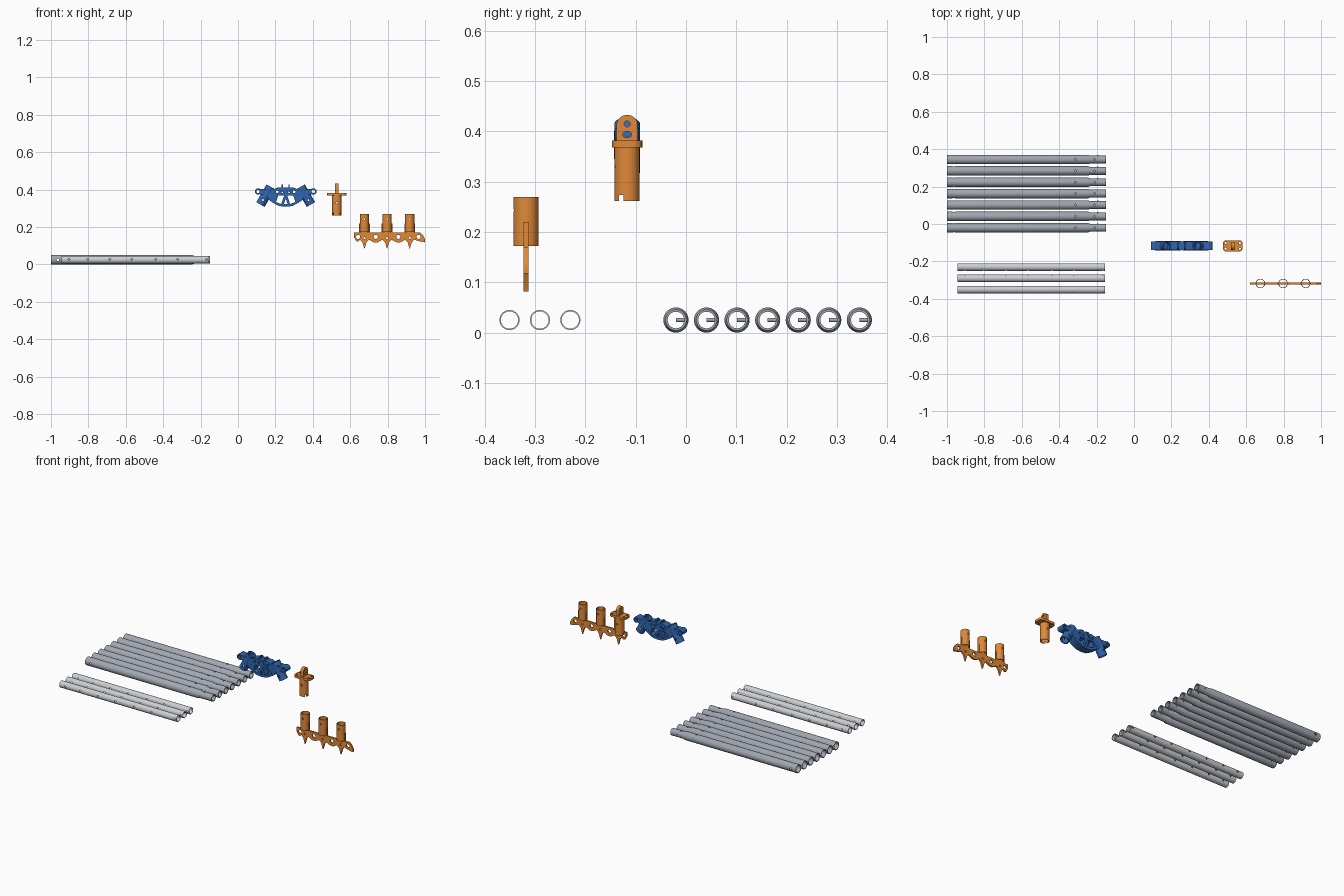
import bpy, bmesh
from math import sin, cos, pi, radians
from mathutils import Vector, Matrix

if "Cube" in bpy.data.objects:
    bpy.data.objects.remove(bpy.data.objects["Cube"])


def material(name, rgb):
    m = bpy.data.materials.new(name)
    m.diffuse_color = (*rgb, 1)
    m.use_nodes = True
    m.node_tree.nodes["Principled BSDF"].inputs["Base Color"].default_value = m.diffuse_color
    return m


ORANGE = material("orange", (0.75, 0.25, 0.04))
BLUE = material("blue", (0.03, 0.13, 0.42))
DARK = material("dark_grey", (0.36, 0.39, 0.44))
LIGHT = material("light_grey", (0.6, 0.62, 0.65))


def finish(ob, mat=None):
    bpy.ops.object.select_all(action='DESELECT')
    ob.select_set(True)
    bpy.context.view_layer.objects.active = ob
    if mat:
        ob.data.materials.clear()
        ob.data.materials.append(mat)
    bpy.ops.object.shade_smooth_by_angle(angle=radians(35))
    return ob


def lathe(name, profile, origin, direction, mat, n=32):
    """Closed (height, radius) ring profile spun around an axis."""
    bm = bmesh.new()
    rings = [[bm.verts.new((r * cos(2 * pi * i / n), r * sin(2 * pi * i / n), h))
              for i in range(n)] for h, r in profile]
    for a, b in zip(rings, rings[1:] + rings[:1]):
        for i in range(n):
            j = (i + 1) % n
            bm.faces.new((a[i], a[j], b[j], b[i]))
    bmesh.ops.recalc_face_normals(bm, faces=bm.faces)
    bm.transform(Matrix.Translation(origin) @
                 Vector(direction).to_track_quat('Z', 'Y').to_matrix().to_4x4())
    me = bpy.data.meshes.new(name)
    bm.to_mesh(me)
    bm.free()
    ob = bpy.data.objects.new(name, me)
    bpy.context.collection.objects.link(ob)
    return finish(ob, mat)


def tube(name, p0, p1, ro, ri, mat, n=32):
    d = Vector(p1) - Vector(p0)
    L = d.length
    return lathe(name, [(0, ro), (L, ro), (L, ri), (0, ri)], Vector(p0), d, mat, n)


def add_rod(bm, p0, p1, r, n=16):
    d = Vector(p1) - Vector(p0)
    m = Matrix.Translation((Vector(p0) + Vector(p1)) / 2) @ d.to_track_quat('Z', 'Y').to_matrix().to_4x4()
    bmesh.ops.create_cone(bm, cap_ends=True, segments=n, radius1=r, radius2=r, depth=d.length, matrix=m)


def rods(name, items, mat=None, boxes=()):
    bm = bmesh.new()
    for p0, p1, r in items:
        add_rod(bm, p0, p1, r)
    for c, s in boxes:
        bmesh.ops.create_cube(bm, size=1, matrix=Matrix.Translation(c) @ Matrix.Diagonal((*s, 1)))
    me = bpy.data.meshes.new(name)
    bm.to_mesh(me)
    bm.free()
    ob = bpy.data.objects.new(name, me)
    bpy.context.collection.objects.link(ob)
    return finish(ob, mat)


def cut(ob, items, boxes=()):
    cutter = rods("cutter", items, None, boxes)
    finish(ob)
    mod = ob.modifiers.new("holes", 'BOOLEAN')
    mod.operation, mod.solver, mod.object = 'DIFFERENCE', 'EXACT', cutter
    # the boolean must come before any shading modifier
    bpy.ops.object.modifier_move_to_index(modifier=mod.name, index=0)
    bpy.ops.object.modifier_apply(modifier=mod.name)
    bpy.data.objects.remove(cutter)
    return finish(ob)


AXES = {'Y': ((1, 0, 0), (0, 0, 1)), 'X': ((0, 1, 0), (0, 0, 1)), 'Z': ((1, 0, 0), (0, 1, 0))}


def plate(name, loops, centre, depth, axis, mat):
    """2D outline plus hole loops, extruded along an axis."""
    cu = bpy.data.curves.new(name, 'CURVE')
    cu.dimensions, cu.fill_mode, cu.extrude = '2D', 'BOTH', depth / 2
    for pts in loops:
        s = cu.splines.new('POLY')
        s.points.add(len(pts) - 1)
        for p, (a, b) in zip(s.points, pts):
            p.co = (a, b, 0, 1)
        s.use_cyclic_u = True
    u, v = map(Vector, AXES[axis])
    rot = Matrix((u, v, u.cross(v))).transposed().to_4x4()
    ob = bpy.data.objects.new(name, cu)
    ob.matrix_world = Matrix.Translation(centre) @ rot
    bpy.context.collection.objects.link(ob)
    bpy.ops.object.select_all(action='DESELECT')
    ob.select_set(True)
    bpy.context.view_layer.objects.active = ob
    bpy.ops.object.convert(target='MESH')
    return finish(bpy.context.object, mat)


def arc(cx, cy, r, a0=0, a1=360, n=20):
    k = n if a1 - a0 == 360 else n - 1
    return [(cx + r * cos(radians(a0 + (a1 - a0) * i / k)),
             cy + r * sin(radians(a0 + (a1 - a0) * i / k))) for i in range(n)]


def rounded(w, h, r, cx=0, cy=0):
    return [p for sx, sy, a in ((1, 1, 0), (-1, 1, 90), (-1, -1, 180), (1, -1, 270))
            for p in arc(cx + sx * (w / 2 - r), cy + sy * (h / 2 - r), r, a, a + 90, 6)]


def flip(pts):
    return [(-x, z) for x, z in reversed(pts)]


# Dark poles: stepped spigot on the right, counterbored socket on the left
pole = lathe("dark_pole_1", [(0, .025), (.755, .025), (.765, .021), (.85, .021), (.85, .0165),
                             (.1, .0165), (.1, .0215), (0, .0215)], Vector((-1, -.02, .025)), (1, 0, 0), DARK)
cut(pole, [((x, -.02, .025), (x, -.02, .06), .005) for x in (-.313, -.211)] +
    [((-.963, -.06, .025), (-.963, .02, .025), .007)])
pin = rods("lock_pin_1", [((-.195, -.02, .025), (-.195, .003, .025), .004)], DARK)
for i in range(1, 7):
    for src, nm in ((pole, "dark_pole_"), (pin, "lock_pin_")):
        c = bpy.data.objects.new(nm + str(i + 1), src.data)
        c.location.y = i * .0608
        bpy.context.collection.objects.link(c)

# Light thin-walled poles with rows of cross holes
light = tube("light_pole_1", (-.945, -.351, .025), (-.155, -.351, .025), .02, .0172, LIGHT)
cut(light, [((x, -.39, .027), (x, -.31, .027), .005)
            for x in (-.904, -.803, -.685, -.568, -.44, -.323, -.168)])
for i in (1, 2):
    c = bpy.data.objects.new("light_pole_%d" % (i + 1), light.data)
    c.location.y = i * .0605
    bpy.context.collection.objects.link(c)

# Spiked ground foot: flat plate with three tabs, spikes and sockets
SY = -.318
cs = (.676, .797, .918)
low, top = [(.62, .17), (.62, .148), (.632, .124), (.644, .122)], []
for c in cs:
    low += [(c - .024, .132), (c - .011, .118), (c, .082), (c + .011, .118), (c + .024, .132)]
    if c != cs[-1]:
        low += [(c + .05, .118), (c + .071, .118)]
    top += [(c - .029, .17), (c - .029, .22), (c + .029, .22), (c + .029, .17)]
low += [(.962, .126), (.985, .12), (1.0, .118), (1.0, .135), (.99, .155), (.975, .17)]
holes = [arc(x, .147, .011) for x in (.642, .7365, .8575, .966)]
holes += [arc(c, .142, .006, n=12) for c in cs]
plate("spike_plate", [low + top[::-1]] + holes, (0, SY, 0), .01, 'Y', ORANGE)
for i, c in enumerate(cs):
    t = tube("foot_socket_%d" % (i + 1), (c, SY, .172), (c, SY, .27), .025, .0215, ORANGE)
    cut(t, [((c, SY - .05, .243), (c, SY + .05, .243), .0045)])

# Pole-top fitting: notched tube, drilled flange, upright lug
FX, FY = .528, -.117
t = tube("fitting_tube", (FX, FY, .262), (FX, FY, .37), .025, .0205, ORANGE)
cut(t, [((FX, FY - .05, .33), (FX, FY + .05, .33), .0045)],
    [((FX, FY - .012, .264), (.1, .009, .02))])
plate("fitting_flange", [rounded(.106, .06, .018)] +
      [arc(x, y, .006, n=12) for x in (-.038, .038) for y in (-.015, .015)],
      (FX, FY, .375), .014, 'Z', ORANGE)
lug = [(.021, .38)] + arc(0, .412, .021, 0, 180, 20) + [(-.021, .38)]
plate("fitting_lug", [lug, arc(0, .415, .006), rounded(.017, .011, .005, 0, .394)],
      (FX, FY, 0), .02, 'X', ORANGE)

# Blue head bracket: truss body with end eyes, angled sockets and hinge ears
BX = .255
half = arc(.148, .39, .017, -120, 120, 16) + [(.125, .403), (.06, .403), (.045, .41)]
lower = [(.06, .325), (.085, .34), (.105, .37)]
outline = [(0, .308), (.035, .312)] + lower + half
outline += flip(half) + flip(lower) + [(-.035, .312)]
tri = [(.024, .323), (.052, .333), (.04, .368), (.008, .368)]
win = [[(0, .322), (.01, .322), (0, .352), (-.01, .322)], tri, flip(tri),
       arc(.148, .39, .009), arc(-.148, .39, .009)]
win += [arc(s * x, .388, .007, n=12) for s in (-1, 1) for x in (.02, .045)]
body = plate("bracket_body", [outline] + win, (BX, FY, 0), .046, 'Y', BLUE)
ends = [(Vector((BX + s * .08, FY, .415)), Vector((BX + s * .135, FY, .32))) for s in (-1, 1)]
cut(body, [(a + (a - b), b + (b - a), .0215) for a, b in ends])
for nm, s, (a, b) in zip(("left", "right"), (-1, 1), ends):
    t = tube(nm + "_socket", a, b, .0255, .0205, BLUE)
    m = a.lerp(b, .75)
    cut(t, [(m - Vector((0, .05, 0)), m + Vector((0, .05, 0)), .005)])
    plug = a.lerp(b, .2)
    rods(nm + "_socket_stop", [(plug, a.lerp(b, .26), .021)], BLUE)
    ear = [(.02, .4)] + arc(0, .407, .02, 0, 180, 16) + [(-.02, .4)]
    plate(nm + "_ear", [ear, arc(0, .414, .005, n=12)], (BX + s * .018, FY, 0), .007, 'X', BLUE)
    # stiffening ribs on front and back faces
    for side, fy in (("front", -.024), ("back", .024)):
        rib = [(s * .003, .402), (s * .012, .402), (s * .075, .345), (s * .066, .345)]
        plate("%s_%s_rib" % (nm, side), [rib], (BX, FY + fy, 0), .004, 'Y', BLUE)
